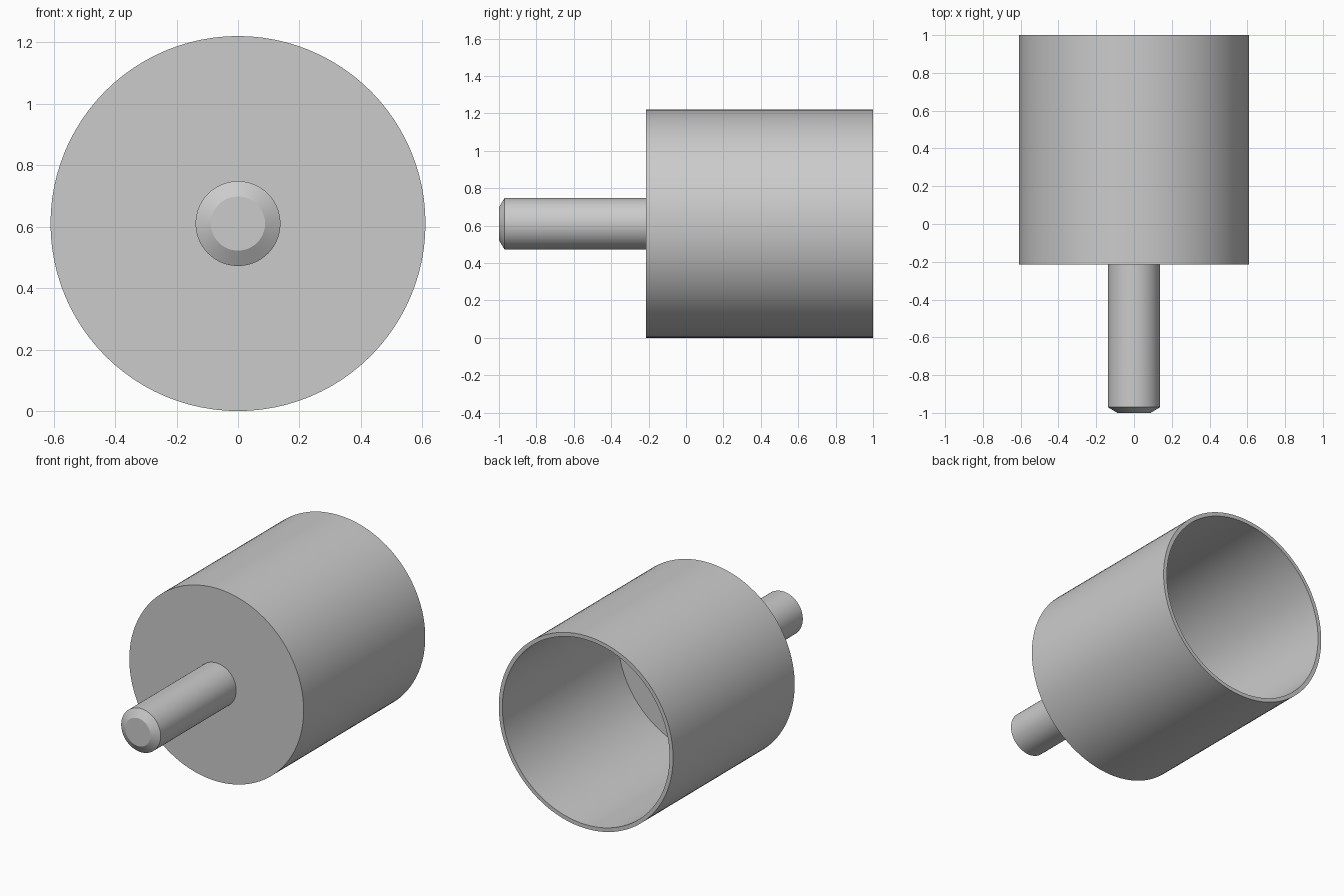
import bpy
import bmesh
import math
from mathutils import Matrix

cube = bpy.data.objects.get("Cube")
if cube:
    bpy.data.objects.remove(cube, do_unlink=True)

GREY = (0.6, 0.6, 0.6, 1.0)
AXIS_Z = 0.61
SEGMENTS = 96

metal = bpy.data.materials.new("plain grey")
metal.use_nodes = True
metal.diffuse_color = GREY
metal.node_tree.nodes["Principled BSDF"].inputs["Base Color"].default_value = GREY


def lathe(name, profile):
    """Spin a (radius, y) profile around the horizontal axis of the part."""
    bm = bmesh.new()
    verts = [bm.verts.new((r, y, 0)) for r, y in profile]
    edges = [bm.edges.new(pair) for pair in zip(verts, verts[1:])]
    bmesh.ops.spin(bm, geom=verts + edges, cent=(0, 0, 0), axis=(0, 1, 0),
                   angle=math.tau, steps=SEGMENTS, use_duplicate=False)
    bmesh.ops.remove_doubles(bm, verts=bm.verts, dist=1e-4)
    bmesh.ops.recalc_face_normals(bm, faces=bm.faces)
    bmesh.ops.transform(bm, matrix=Matrix.Translation((0, 0, AXIS_Z)), verts=bm.verts)
    mesh = bpy.data.meshes.new(name)
    bm.to_mesh(mesh)
    bm.free()
    mesh.materials.append(metal)
    obj = bpy.data.objects.new(name, mesh)
    bpy.context.collection.objects.link(obj)
    bpy.ops.object.select_all(action="DESELECT")
    obj.select_set(True)
    bpy.context.view_layer.objects.active = obj
    bpy.ops.object.shade_smooth_by_angle(angle=math.radians(30))
    return obj


# Thin-walled cup, closed at the front and open at the back
lathe("cup", [(0, -0.215), (0.61, -0.215), (0.61, 1.0),
              (0.585, 1.0), (0.585, -0.155), (0, -0.155)])

# Solid shaft with a chamfered tip, seated in the cup floor
lathe("shaft", [(0, -1.0), (0.088, -1.0), (0.138, -0.97),
                (0.138, -0.2), (0, -0.2)])
